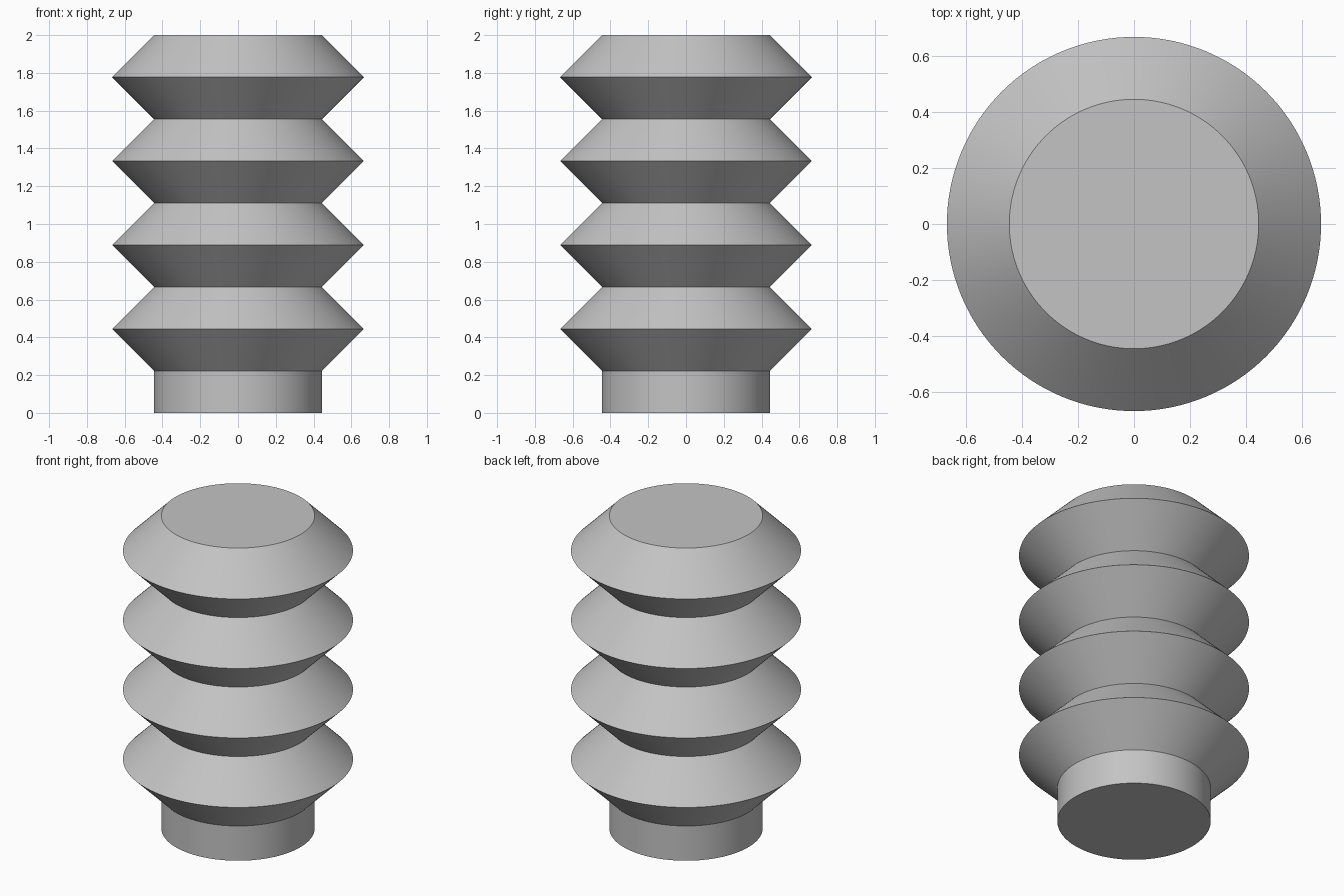
import bpy
import bmesh
from math import radians, pi
from mathutils import Matrix

cube = bpy.data.objects.get("Cube")
if cube:
    bpy.data.objects.remove(cube, do_unlink=True)

STEP = 2 / 9            # height of each profile section
NECK = 2 * STEP         # inner radius
RIM = 3 * STEP          # outer radius
FOLDS = 4

# Single grey material
grey = bpy.data.materials.new("light_grey")
grey.use_nodes = True
colour = (0.55, 0.55, 0.55, 1)
grey.diffuse_color = colour
grey.node_tree.nodes["Principled BSDF"].inputs["Base Color"].default_value = colour

# Profile: straight collar, then alternating rims and necks
profile = [(NECK, 0), (NECK, STEP)]
for i in range(FOLDS):
    profile += [(RIM, (2 * i + 2) * STEP), (NECK, (2 * i + 3) * STEP)]

# Stack of rings bridged into a closed bellows
bm = bmesh.new()
rings = []
for radius, z in profile:
    ring = bmesh.ops.create_circle(bm, segments=128, radius=radius,
                                   matrix=Matrix.Translation((0, 0, z)))
    rings.append(ring["verts"])
for low, high in zip(rings, rings[1:]):
    n = len(low)
    for i in range(n):
        j = (i + 1) % n
        bm.faces.new((low[i], low[j], high[j], high[i]))

# Flat end caps
bm.faces.new(rings[0])
bm.faces.new(rings[-1])
bmesh.ops.recalc_face_normals(bm, faces=bm.faces)

mesh = bpy.data.meshes.new("bellows")
bm.to_mesh(mesh)
bm.free()
mesh.materials.append(grey)
bellows = bpy.data.objects.new("bellows", mesh)
bpy.context.collection.objects.link(bellows)

# Smooth sides with crisp folds
bpy.ops.object.select_all(action="DESELECT")
bellows.select_set(True)
bpy.context.view_layer.objects.active = bellows
bpy.ops.object.shade_smooth_by_angle(angle=radians(30))
